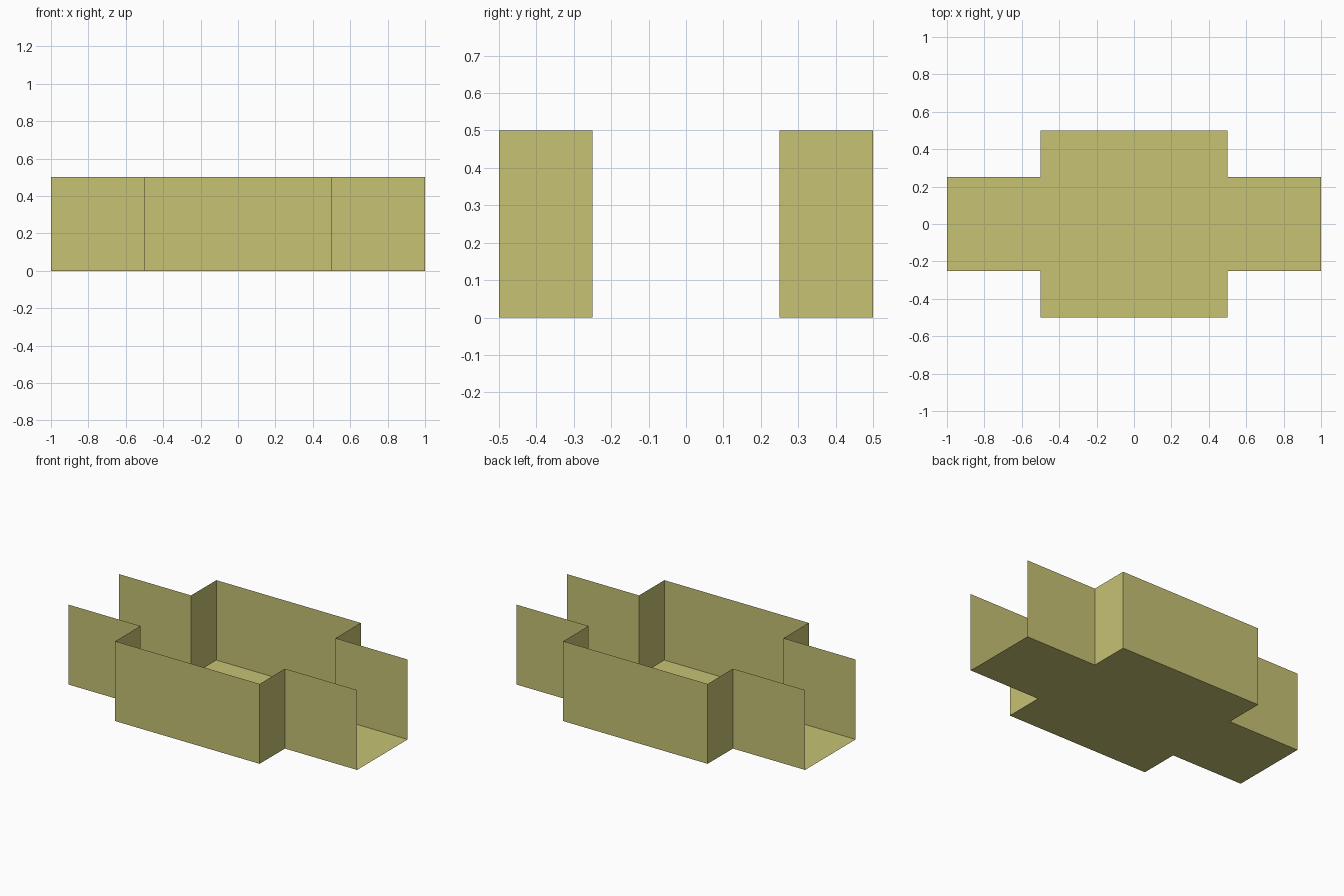
import bpy, bmesh

if "Cube" in bpy.data.objects:
    bpy.data.objects.remove(bpy.data.objects["Cube"])

HEIGHT = 0.5
END_X, HALL_X = 1.0, 0.5      # corridor end, central hall half length
END_Y, HALL_Y = 0.25, 0.5     # corridor half width, hall half width

mat = bpy.data.materials.new("sand_yellow")
mat.diffuse_color = (0.57, 0.54, 0.175, 1)
mat.use_nodes = True
mat.node_tree.nodes["Principled BSDF"].inputs["Base Color"].default_value = mat.diffuse_color

# Plan of one wall, from the right opening to the left opening
wall_plan = [(END_X, END_Y), (HALL_X, END_Y), (HALL_X, HALL_Y),
             (-HALL_X, HALL_Y), (-HALL_X, END_Y), (-END_X, END_Y)]


def turned(plan):
    """Rotate a plan half a turn about the centre."""
    return [(-x, -y) for x, y in plan]


def finish(name, bm):
    mesh = bpy.data.meshes.new(name)
    bm.to_mesh(mesh)
    bm.free()
    mesh.materials.append(mat)
    bpy.context.collection.objects.link(bpy.data.objects.new(name, mesh))


def wall(name, plan):
    """Raise an open plan line into a thin wall facing the interior."""
    bm = bmesh.new()
    low = [bm.verts.new((x, y, 0)) for x, y in plan]
    top = [bm.verts.new((x, y, HEIGHT)) for x, y in plan]
    for i in range(len(plan) - 1):
        bm.faces.new((low[i + 1], top[i + 1], top[i], low[i])).normal_flip()
    bmesh.ops.reverse_faces(bm, faces=bm.faces[:])
    bm.normal_update()
    # Make the panels face the middle of the hall
    bm.faces.ensure_lookup_table()
    mid = bm.faces[len(plan) // 2 - 1]
    if mid.normal.dot(mid.calc_center_median()) > 0:
        bmesh.ops.reverse_faces(bm, faces=bm.faces[:])
    finish(name, bm)


# Walls on both long sides, both ends left open
wall("back_wall", wall_plan)
wall("front_wall", turned(wall_plan))

# Cross-shaped floor facing up
bm = bmesh.new()
bm.faces.new([bm.verts.new((x, y, 0)) for x, y in wall_plan + turned(wall_plan)])
finish("floor", bm)
